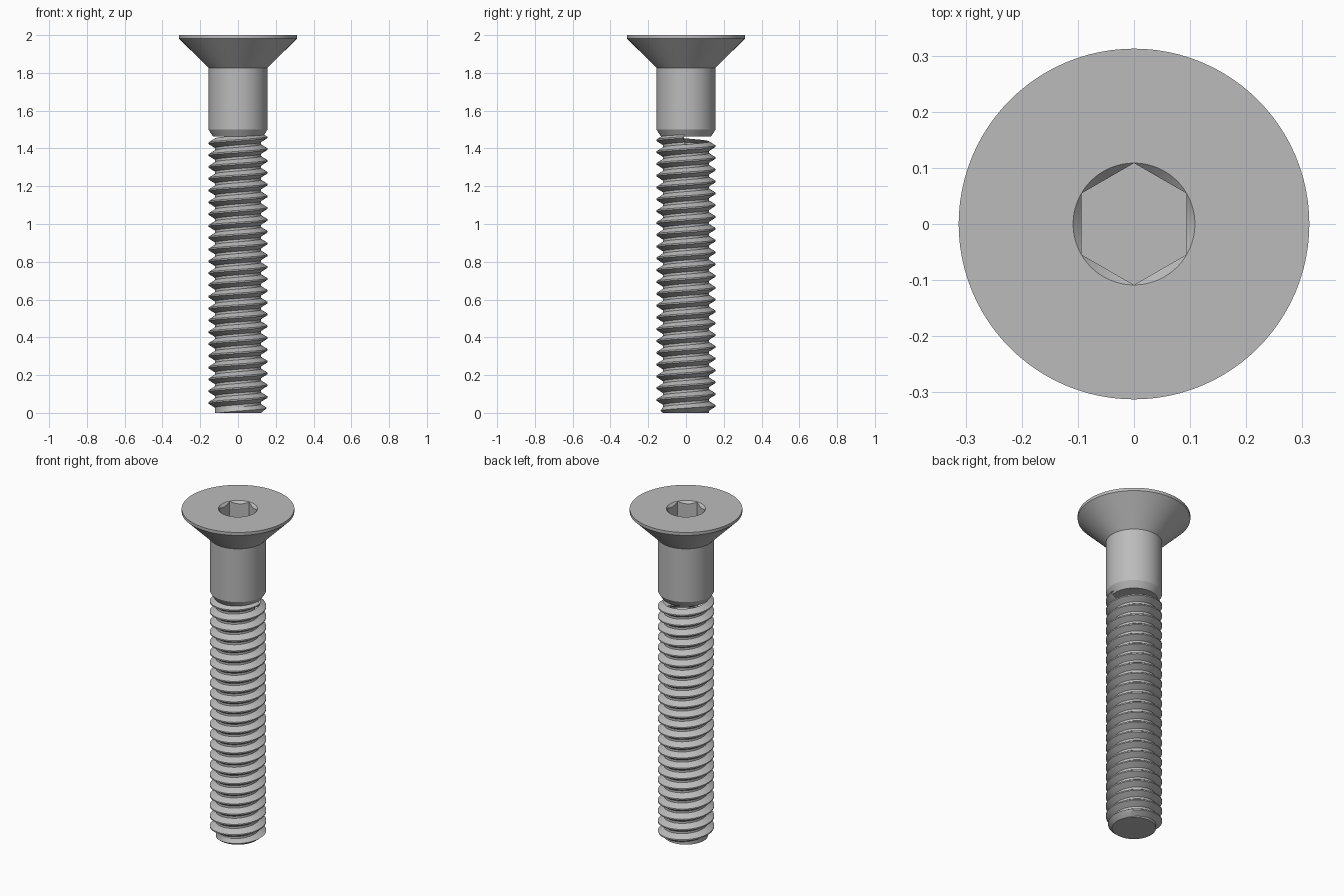
import bpy, bmesh, math
from math import pi, cos, sin

cube = bpy.data.objects.get("Cube")
if cube:
    bpy.data.objects.remove(cube)

SEG = 96             # divisions around the axis
MAJOR, MINOR = 0.156, 0.122
PITCH = 0.0625
FLAT = 0.094         # half the socket's width across flats
RIM = FLAT / cos(pi / 6)

steel = bpy.data.materials.new("steel grey")
steel.use_nodes = True
grey = (0.5, 0.5, 0.5, 1)
steel.diffuse_color = grey
steel.node_tree.nodes["Principled BSDF"].inputs["Base Color"].default_value = grey


def finish(bm, name):
    bmesh.ops.remove_doubles(bm, verts=bm.verts, dist=1e-5)
    bmesh.ops.recalc_face_normals(bm, faces=bm.faces)
    mesh = bpy.data.meshes.new(name)
    bm.to_mesh(mesh)
    bm.free()
    mesh.materials.append(steel)
    obj = bpy.data.objects.new(name, mesh)
    bpy.context.collection.objects.link(obj)
    bpy.ops.object.select_all(action="DESELECT")
    obj.select_set(True)
    bpy.context.view_layer.objects.active = obj
    bpy.ops.object.shade_smooth_by_angle(angle=math.radians(25))


def circle(r, z):
    return lambda a: (r, z)


def hex_radius(a):
    return FLAT / cos((a + pi / 6) % (pi / 3) - pi / 6)


def socket_floor(a):
    return hex_radius(a), 1.88


def socket_chamfer(a):
    # conical lead-in meeting the six flats in arcs
    r = hex_radius(a)
    return r, 2 - (RIM - r)


# Head, socket, plain shank and run-out neck as one turned body
rings = [socket_floor, socket_chamfer, circle(RIM, 2), circle(0.3125, 2),
         circle(0.3125, 1.982), circle(MAJOR, 1.826), circle(MAJOR, 1.5),
         circle(0.132, 1.462)]
bm = bmesh.new()
loops = []
for ring in rings:
    loop = []
    for i in range(SEG):
        a = 2 * pi * i / SEG
        r, z = ring(a)
        loop.append(bm.verts.new((r * cos(a), r * sin(a), z)))
    loops.append(loop)
for lo, hi in zip(loops, loops[1:]):
    for i in range(SEG):
        k = (i + 1) % SEG
        bm.faces.new((lo[i], lo[k], hi[k], hi[i]))
bm.faces.new(loops[0])
bm.faces.new(loops[-1])
finish(bm, "head_and_shank")

# Right-handed thread: a four-point tooth swept along a helix
tooth = [(MINOR, 0), (MINOR, 0.2), (MAJOR, 0.54), (MAJOR, 0.66)]
start = 1.459 - 0.6 * PITCH - 25 * PITCH
steps = 26 * SEG
bm = bmesh.new()
grid = []
for i in range(steps):
    a = 2 * pi * i / SEG
    row = []
    for r, f in tooth:
        z = start + PITCH * (i / SEG + f)
        # fade the tooth into the neck
        r = min(r, max(MINOR, MINOR + 1.2 * (1.495 - z)))
        row.append(bm.verts.new((r * cos(a), r * sin(a), z)))
    grid.append(row)
for i in range(steps - SEG - 1):
    here = grid[i] + [grid[i + SEG][0]]
    there = grid[i + 1] + [grid[i + SEG + 1][0]]
    for j in range(4):
        bm.faces.new((here[j], there[j], there[j + 1], here[j + 1]))

# Square off the tip, chamfer it and close it
geom = bm.verts[:] + bm.edges[:] + bm.faces[:]
bmesh.ops.bisect_plane(bm, geom=geom, plane_co=(0, 0, 0),
                       plane_no=(0, 0, 1), clear_inner=True)
for v in bm.verts:
    r = math.hypot(v.co.x, v.co.y)
    limit = MINOR + 1.2 * v.co.z
    if r > limit:
        v.co.x *= limit / r
        v.co.y *= limit / r
tip = [e for e in bm.edges if e.is_boundary and all(abs(v.co.z) < 1e-5 for v in e.verts)]
bmesh.ops.holes_fill(bm, edges=tip, sides=0)
finish(bm, "threaded_rod")
